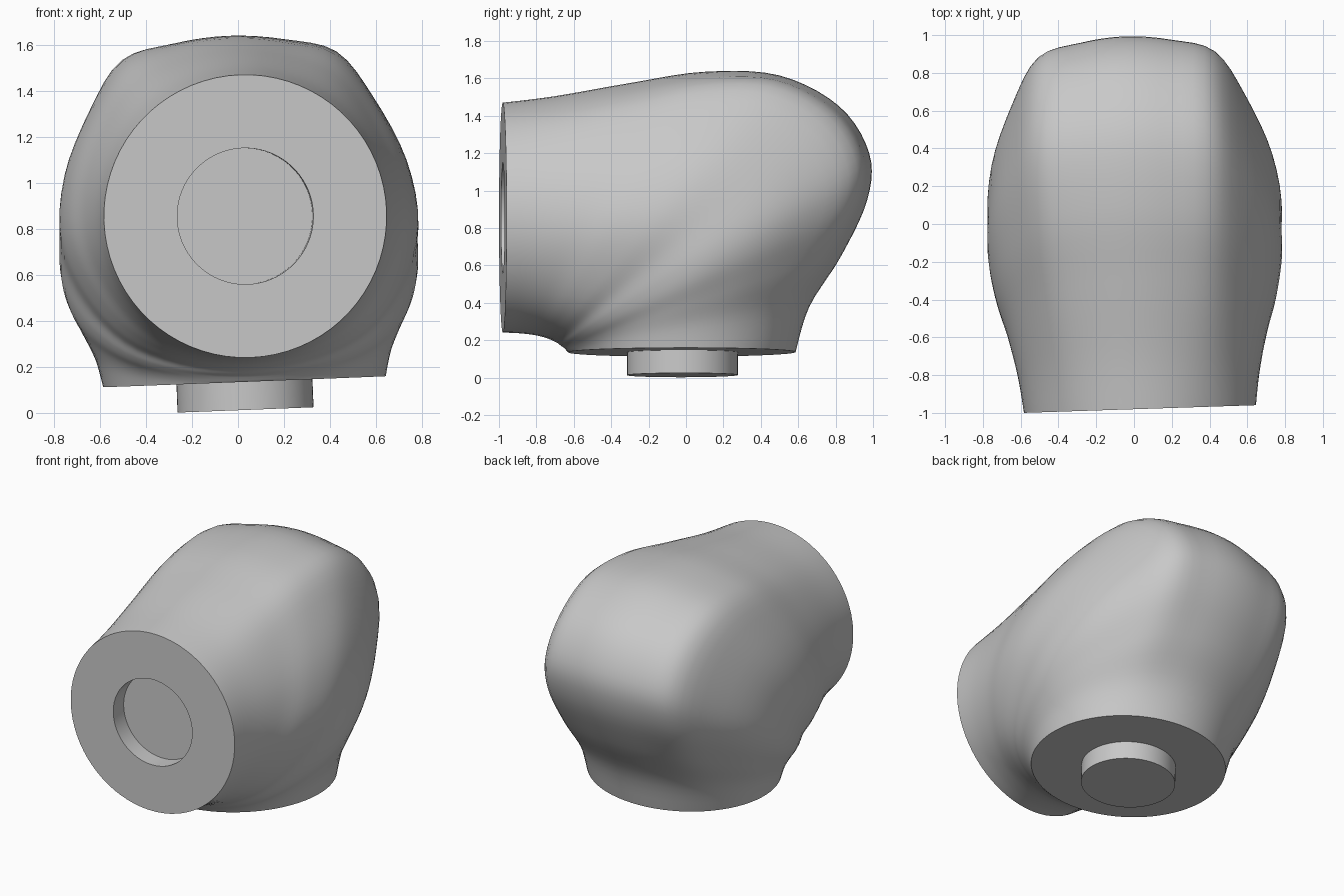
import bpy, bmesh, math
from mathutils import Matrix, Vector

cube = bpy.data.objects.get("Cube")
if cube:
    bpy.data.objects.remove(cube)

SIDES = 72       # vertices round each ring
STEPS = 5        # rings between two control rings
R = 0.615        # radius of both flanges
PIVOT = Vector((0, -0.02, 0.855))   # where the two flange axes cross

# Slight twist of the whole joint about its two axes
TWIST = (Matrix.Translation(PIVOT) @ Matrix.Rotation(0.033, 4, 'Z')
         @ Matrix.Rotation(-0.039, 4, 'Y') @ Matrix.Translation(-PIVOT))

grey = bpy.data.materials.new("light_grey")
grey.use_nodes = True
grey.diffuse_color = (0.58, 0.58, 0.58, 1)
grey.node_tree.nodes["Principled BSDF"].inputs["Base Color"].default_value = grey.diffuse_color


def spline(pts, i, f):
    """Catmull-Rom point between pts[i] and pts[i + 1]."""
    a, b = pts[max(i - 1, 0)], pts[i]
    c, d = pts[i + 1], pts[min(i + 2, len(pts) - 1)]
    return [0.5 * (2 * q + (r - p) * f + (2 * p - 5 * q + 4 * r - s) * f * f
                   + (3 * q - p - 3 * r + s) * f ** 3) for p, q, r, s in zip(a, b, c, d)]


def make_object(name, rings):
    """Bridge a list of rings, cap both ends and shade smooth."""
    bm = bmesh.new()
    loops = [[bm.verts.new(p) for p in ring] for ring in rings]
    for lo, hi in zip(loops, loops[1:]):
        for j in range(SIDES):
            k = (j + 1) % SIDES
            bm.faces.new((lo[j], lo[k], hi[k], hi[j]))
    bm.faces.new(loops[0])
    bm.faces.new(loops[-1])
    bmesh.ops.recalc_face_normals(bm, faces=bm.faces)
    bm.transform(TWIST)
    mesh = bpy.data.meshes.new(name)
    bm.to_mesh(mesh)
    bm.free()
    mesh.materials.append(grey)
    obj = bpy.data.objects.new(name, mesh)
    bpy.context.collection.objects.link(obj)
    bpy.ops.object.select_all(action='DESELECT')
    obj.select_set(True)
    bpy.context.view_layer.objects.active = obj
    bpy.ops.object.shade_smooth_by_angle(angle=math.radians(35))
    return obj


# Half section of the bulged elbow, from inner bend to outer crown:
# (half width, share of the way out), at equal steps round the ring
BULGE = [(0, 0), (0.30, 0.03), (0.53, 0.11), (0.69, 0.25), (0.775, 0.42), (0.745, 0.61),
         (0.62, 0.80), (0.47, 0.945), (0.24, 0.985), (0, 1)]


def section(phi):
    side = 1 if phi <= math.pi else -1
    u = (phi if side > 0 else 2 * math.pi - phi) / math.pi * (len(BULGE) - 1)
    i = min(int(u), len(BULGE) - 2)
    mirrored = [(-BULGE[1][0], BULGE[1][1])] + BULGE + [(-BULGE[-2][0], BULGE[-2][1])]
    x, t = spline(mirrored, i + 1, u - i)
    return side * x, t


ANGLES = [2 * math.pi * j / SIDES for j in range(SIDES)]
SECTION = [section(a) for a in ANGLES]

# Control rings: outer y, outer z, inner y, inner z, bulge amount
PATH = [(-0.98, 1.47, -0.98, 0.24, 0), (-0.70, 1.505, -0.90, 0.237, 0.15),
        (-0.30, 1.575, -0.82, 0.228, 0.45), (0.10, 1.635, -0.76, 0.215, 0.8),
        (0.50, 1.615, -0.72, 0.20, 1), (0.82, 1.45, -0.69, 0.185, 1),
        (0.98, 1.20, -0.67, 0.17, 1), (0.97, 0.95, -0.655, 0.16, 0.85),
        (0.83, 0.65, -0.645, 0.15, 0.5), (0.66, 0.38, -0.636, 0.14, 0.18),
        (0.585, 0.135, -0.63, 0.135, 0)]


def elbow_ring(oy, oz, iy, iz, k):
    ring = []
    for a, (bx, bt) in zip(ANGLES, SECTION):
        x = R * math.sin(a) * (1 - k) + bx * k
        t = (1 - math.cos(a)) / 2 * (1 - k) + bt * k
        ring.append((x, iy + (oy - iy) * t, iz + (oz - iz) * t))
    return ring


def front_circle(r, y):
    return [(r * math.sin(a), y, PIVOT.z - r * math.cos(a)) for a in ANGLES]


def flat_circle(r, z):
    return [(r * math.sin(a), PIVOT.y - r * math.cos(a), z) for a in ANGLES]


# Elbow shell with the round socket sunk in its front flange
rings = [front_circle(0.296, -0.86), front_circle(0.296, -0.98)]
for i in range(len(PATH) - 1):
    for s in range(STEPS):
        rings.append(elbow_ring(*spline(PATH, i, s / STEPS)))
rings.append(elbow_ring(*PATH[-1]))
make_object("elbow_shell", rings)

# Round peg under the lower flange
make_object("mounting_peg", [flat_circle(0.296, 0.15), flat_circle(0.296, 0.0125)])
